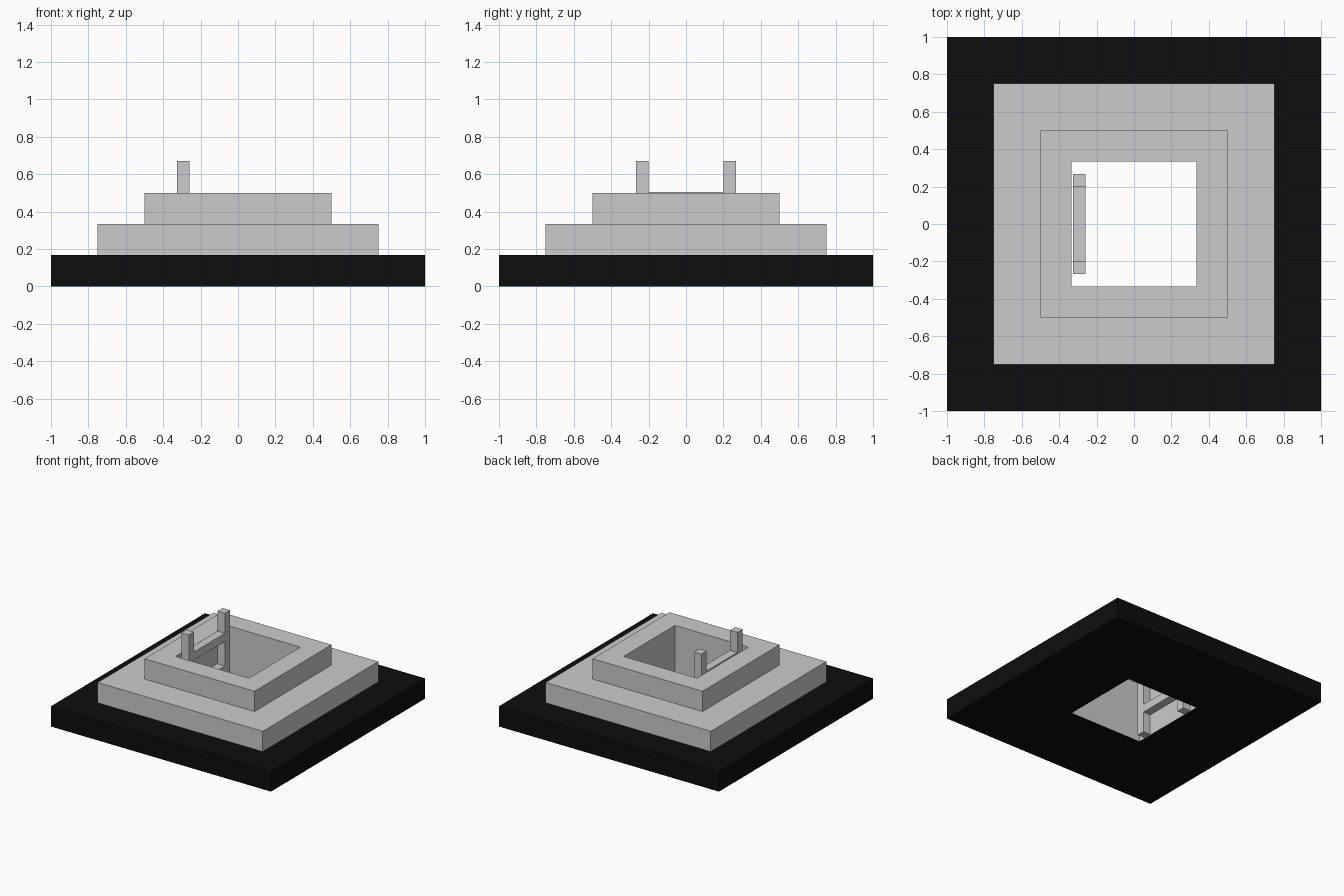
import bpy, bmesh

if "Cube" in bpy.data.objects:
    bpy.data.objects.remove(bpy.data.objects["Cube"])

black = bpy.data.materials.new("black_stone")
black.diffuse_color = (0.004, 0.004, 0.004, 1)
black.use_nodes = True
black.node_tree.nodes["Principled BSDF"].inputs["Base Color"].default_value = black.diffuse_color


def square_rings(name, profile, mat=None):
    """Sweep a (half width, z) profile around a square."""
    bm = bmesh.new()
    rings = [[bm.verts.new((sx * r, sy * r, z))
              for sx, sy in ((-1, -1), (1, -1), (1, 1), (-1, 1))]
             for r, z in profile]
    for a, b in zip(rings, rings[1:]):
        for i in range(4):
            j = (i + 1) % 4
            bm.faces.new((a[i], a[j], b[j], b[i]))
    me = bpy.data.meshes.new(name)
    bm.to_mesh(me)
    bm.free()
    ob = bpy.data.objects.new(name, me)
    bpy.context.collection.objects.link(ob)
    if mat:
        me.materials.append(mat)
    return ob


def box(name, lo, hi):
    bpy.ops.mesh.primitive_cube_add(
        size=1, location=[(a + b) / 2 for a, b in zip(lo, hi)])
    ob = bpy.context.object
    ob.name = name
    ob.scale = [b - a for a, b in zip(lo, hi)]
    return ob


H = 1 / 3    # half width of the shaft
S = 1 / 6    # step height

# Black bottom slab, open where the grey steps and shaft join it
square_rings("base_slab", [(H, 0), (1, 0), (1, S), (0.75, S)], black)

# Two grey steps and the shaft wall running down to the ground
square_rings("steps_and_shaft", [(0.75, S), (0.75, 2 * S), (0.5, 2 * S),
                                 (0.5, 3 * S), (H, 3 * S), (H, 0)])

# Ladder on the left shaft wall
X0, X1 = -0.327, -0.26
for side, y in (("front", -0.267), ("back", 0.2)):
    box("ladder_rail_" + side, (X0, y, 0), (X1, y + 0.067, 0.67))
for i, z in enumerate((0.17, 0.438)):
    box(f"ladder_rung_{i + 1}", (X0, -0.2, z), (X1, 0.2, z + 0.067))
